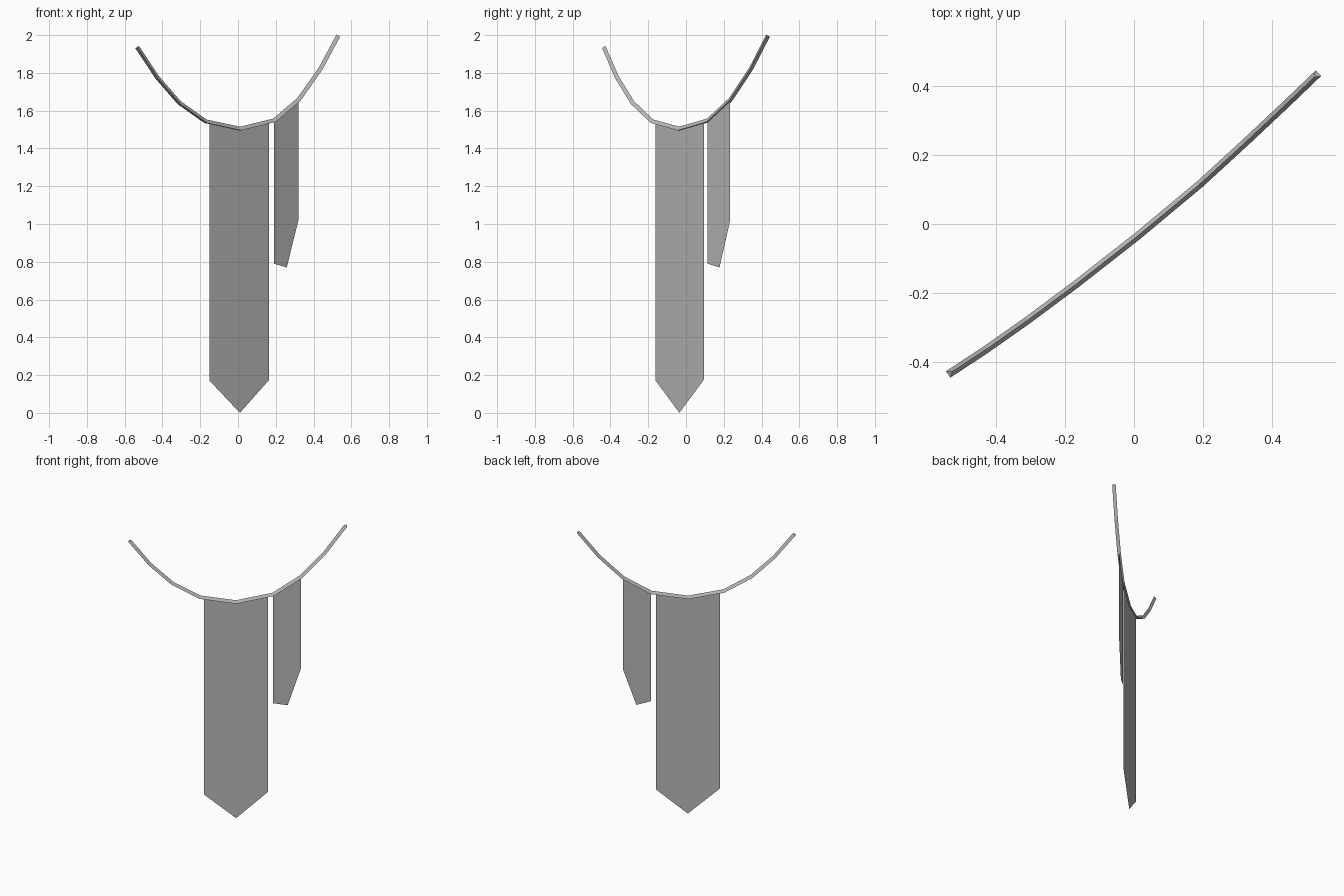
import bpy, bmesh
from math import sin, cos, tau
from mathutils import Vector

if "Cube" in bpy.data.objects:
    bpy.data.objects.remove(bpy.data.objects["Cube"], do_unlink=True)

grey = bpy.data.materials.new("plain grey")
grey.use_nodes = True
grey.diffuse_color = (0.5, 0.5, 0.5, 1)
grey.node_tree.nodes["Principled BSDF"].inputs["Base Color"].default_value = (0.5, 0.5, 0.5, 1)

# Centre line of the sagging cord
PATH = [Vector(p) for p in (
    (-0.533, -0.432, 1.935), (-0.428, -0.363, 1.776), (-0.31, -0.280, 1.64),
    (-0.17, -0.176, 1.541), (0.01, -0.035, 1.502), (0.19, 0.115, 1.546),
    (0.32, 0.234, 1.657), (0.435, 0.342, 1.82), (0.529, 0.432, 1.995))]


def finish(name, bm):
    mesh = bpy.data.meshes.new(name)
    bm.to_mesh(mesh)
    bm.free()
    mesh.materials.append(grey)
    obj = bpy.data.objects.new(name, mesh)
    bpy.context.collection.objects.link(obj)
    return obj


def cord_point(x):
    """Point of the cord above a given x."""
    for a, b in zip(PATH, PATH[1:]):
        if x <= b.x:
            return a.lerp(b, (x - a.x) / (b.x - a.x))
    return PATH[-1].copy()


def make_cord(radius=0.013):
    """Three-sided tube with one ridge on top."""
    bm = bmesh.new()
    rings = []
    for i, p in enumerate(PATH):
        tangent = (PATH[min(i + 1, len(PATH) - 1)] - PATH[max(i - 1, 0)]).normalized()
        side = tangent.cross(Vector((0, 0, 1))).normalized()
        up = side.cross(tangent)
        rings.append([bm.verts.new(p + radius * (up * cos(k * tau / 3) + side * sin(k * tau / 3)))
                      for k in range(3)])
    for r, s in zip(rings, rings[1:]):
        for k in range(3):
            j = (k + 1) % 3
            bm.faces.new((r[k], r[j], s[j], s[k]))
    bm.faces.new(rings[0])
    bm.faces.new(rings[-1])
    bmesh.ops.recalc_face_normals(bm, faces=bm.faces)
    finish("cord", bm)


def make_banner(name, hem):
    """Flat cloth panels hung from the cord; hem lists (x, bottom z)."""
    bm = bmesh.new()
    columns = []
    for x, z in hem:
        top = cord_point(x)
        columns.append((bm.verts.new((top.x, top.y, z)), bm.verts.new(top)))
    for (a, b), (c, d) in zip(columns, columns[1:]):
        bm.faces.new((a, c, d, b))
    finish(name, bm)


make_cord()
make_banner("long_banner", [(-0.15, 0.17), (0.01, 0.0), (0.165, 0.175)])
make_banner("short_banner", [(0.19, 0.79), (0.258, 0.77), (0.32, 1.02)])
